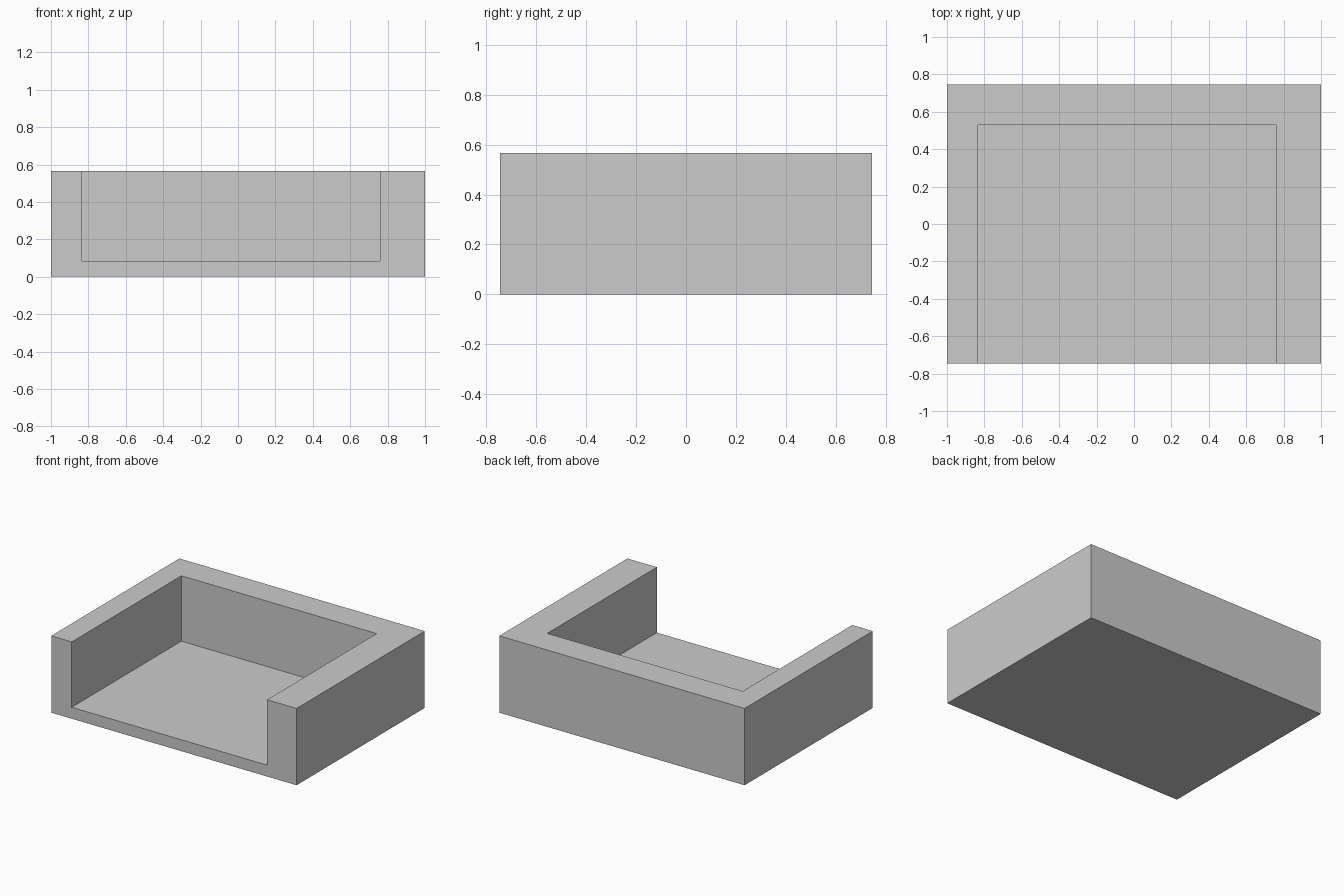
import bpy

default_cube = bpy.data.objects.get("Cube")
if default_cube:
    bpy.data.objects.remove(default_cube, do_unlink=True)

HALF_W, HALF_D, HEIGHT = 1.0, 0.746, 0.566
INNER_LEFT, INNER_RIGHT = 0.76, -0.833   # unequal side walls
INNER_BACK, FLOOR = 0.53, 0.084
OVERSHOOT = 0.2                          # cutter runs past the open sides


def box(name, low, high):
    """Add a box spanning two opposite corners."""
    bpy.ops.mesh.primitive_cube_add(size=1)
    obj = bpy.context.object
    obj.name = obj.data.name = name
    for v in obj.data.vertices:
        v.co = [high[i] if v.co[i] > 0 else low[i] for i in range(3)]
    return obj


# Plain grey surface
grey = bpy.data.materials.new("light_grey")
grey.use_nodes = True
colour = (0.6, 0.6, 0.6, 1)
grey.diffuse_color = colour
grey.node_tree.nodes["Principled BSDF"].inputs["Base Color"].default_value = colour

# Solid block
tray = box("open_front_tray", (-HALF_W, -HALF_D, 0), (HALF_W, HALF_D, HEIGHT))
tray.data.materials.append(grey)

# Recess, open at the top and the front
recess = box("recess_cutter",
             (INNER_RIGHT, -HALF_D - OVERSHOOT, FLOOR),
             (INNER_LEFT, INNER_BACK, HEIGHT + OVERSHOOT))
recess.data.materials.append(grey)
recess.hide_render = True

cut = tray.modifiers.new("cut_recess", 'BOOLEAN')
cut.operation = 'DIFFERENCE'
cut.solver = 'EXACT'
cut.object = recess
bpy.context.view_layer.objects.active = tray
bpy.ops.object.modifier_apply(modifier=cut.name)
bpy.data.objects.remove(recess, do_unlink=True)
